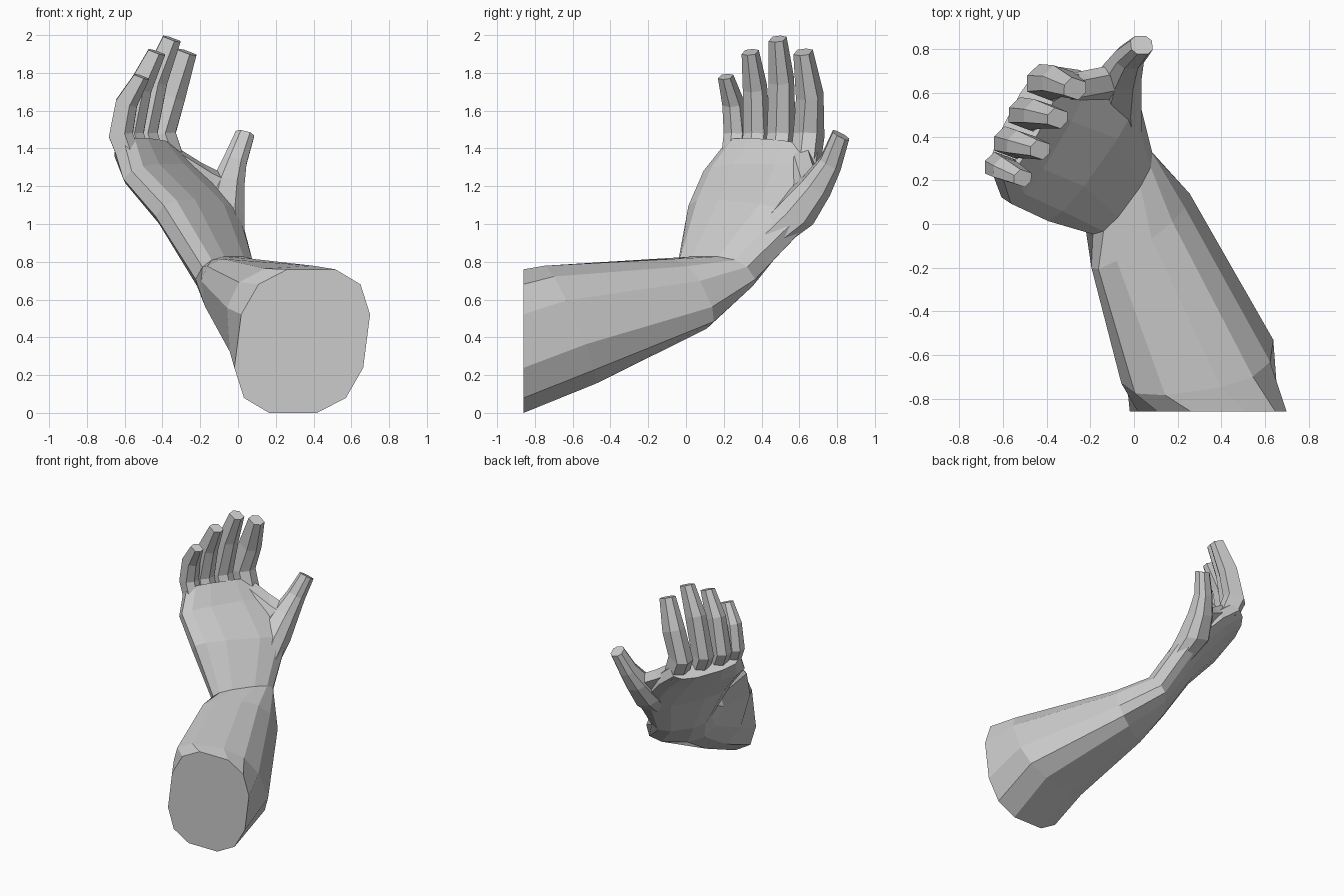
import bpy
import bmesh
import math
from mathutils import Vector

cube = bpy.data.objects.get("Cube")
if cube:
    bpy.data.objects.remove(cube)

# One plain clay grey for the whole arm
clay = bpy.data.materials.new("clay_grey")
clay.use_nodes = True
grey = (0.6, 0.6, 0.6, 1)
clay.diffuse_color = grey
clay.node_tree.nodes["Principled BSDF"].inputs["Base Color"].default_value = grey


def soft(value, power):
    """Push a circle coordinate outward to make a squarer section."""
    return math.copysign(abs(value) ** power, value)


def loft(name, sections, sides, power):
    """Skin (centre, half width, half depth) sections with flat end caps."""
    bm = bmesh.new()
    rings = []
    for centre, across, depth in sections:
        angles = [math.tau * (i + 0.5) / sides for i in range(sides)]
        rings.append([bm.verts.new(Vector(centre)
                                   + Vector(across) * soft(math.cos(a), power)
                                   + Vector(depth) * soft(math.sin(a), power))
                      for a in angles])
    for low, high in zip(rings, rings[1:]):
        for i in range(sides):
            j = (i + 1) % sides
            bm.faces.new((low[i], low[j], high[j], high[i]))
    bm.faces.new(rings[0][::-1])
    bm.faces.new(rings[-1])
    bmesh.ops.recalc_face_normals(bm, faces=bm.faces)
    mesh = bpy.data.meshes.new(name)
    bm.to_mesh(mesh)
    bm.free()
    mesh.materials.append(clay)
    obj = bpy.data.objects.new(name, mesh)
    bpy.context.collection.objects.link(obj)
    return obj


# Forearm, wrist and palm share one continuous skin
elbow_cut = ((0.34, -0.86, 0.38), (0.35, 0, 0), (0.05, 0, 0.39))
forearm = ((0.29, -0.63, 0.46), (0.35, 0.05, 0.02), (-0.02, -0.14, 0.32))
wrist_start = ((0.03, -0.03, 0.63), (0.22, 0.14, 0), (-0.03, -0.09, 0.19))
wrist_end = ((-0.07, 0.16, 0.74), (0.14, 0.19, 0), (0.05, -0.06, 0.09))
palm_heel = ((-0.21, 0.32, 1.04), (0.21, 0.3, -0.03), (0.06, -0.04, 0.08))
palm_top = ((-0.41, 0.4, 1.26), (0.18, 0.3, 0), (0.06, -0.04, 0.06))
knuckles = ((-0.5, 0.47, 1.39), (0.13, 0.25, -0.02), (0.07, -0.04, 0.06))
arm = loft("arm_and_hand",
           [elbow_cut, forearm, wrist_start, wrist_end, palm_heel, palm_top, knuckles],
           12, 0.75)

# Fingers: base, middle joint, tip and half width
fingers = {
    "little_finger": ((-0.62, 0.265, 1.47), (-0.59, 0.25, 1.64), (-0.51, 0.21, 1.78), 0.06),
    "ring_finger": ((-0.57, 0.375, 1.47), (-0.52, 0.365, 1.72), (-0.43, 0.34, 1.91), 0.067),
    "middle_finger": ((-0.5, 0.505, 1.47), (-0.44, 0.505, 1.76), (-0.35, 0.485, 1.98), 0.07),
    "index_finger": ((-0.41, 0.65, 1.47), (-0.35, 0.655, 1.68), (-0.27, 0.62, 1.91), 0.076),
}
across = Vector((0.4, 0.9, 0))
root_depth = Vector((1.05, -0.4, 0.2))
tip_depth = Vector((0.9, -0.3, -0.35))
digits = []
for name, (base, joint, tip, size) in fingers.items():
    root = Vector(base) + Vector((0.06, -0.02, -0.16))
    digits.append(loft(name, [
        (root, across * size, root_depth * size * 0.9),
        (base, across * size, root_depth * size),
        (joint, across * size * 0.92, tip_depth * size),
        (tip, across * size * 0.65, tip_depth * size * 0.72),
    ], 6, 0.6))

# Thumb grows out of the radial side of the palm
thumb_path = [
    ((-0.04, 0.36, 0.86), 0.08),
    ((-0.08, 0.58, 1.06), 0.115),
    ((-0.055, 0.69, 1.2), 0.09),
    ((-0.02, 0.765, 1.32), 0.066),
    ((0.035, 0.82, 1.47), 0.052),
]
thumb_across = Vector((1, 0, -0.25))
thumb_depth = Vector((0.1, -0.86, 0.45))
digits.append(loft("thumb", [(point, thumb_across * r, thumb_depth * r)
                             for point, r in thumb_path], 8, 0.8))

# Web of skin between the thumb and the index finger
web_across = Vector((-0.04, 0.06, 0.08))
web_depth = Vector((0.04, -0.03, 0.04))
digits.append(loft("thumb_web", [
    ((-0.34, 0.6, 1.33), web_across, web_depth),
    ((-0.18, 0.63, 1.23), web_across, web_depth),
    ((-0.08, 0.65, 1.18), web_across, web_depth),
], 6, 0.8))

# Fuse the digits into the arm as one closed skin
for digit in digits:
    fuse = arm.modifiers.new(digit.name, "BOOLEAN")
    fuse.operation = "UNION"
    fuse.solver = "EXACT"
    fuse.object = digit
bpy.context.view_layer.update()
graph = bpy.context.evaluated_depsgraph_get()
skin = bpy.data.meshes.new_from_object(arm.evaluated_get(graph))
arm.modifiers.clear()
arm.data = skin
for digit in digits:
    bpy.data.objects.remove(digit)
